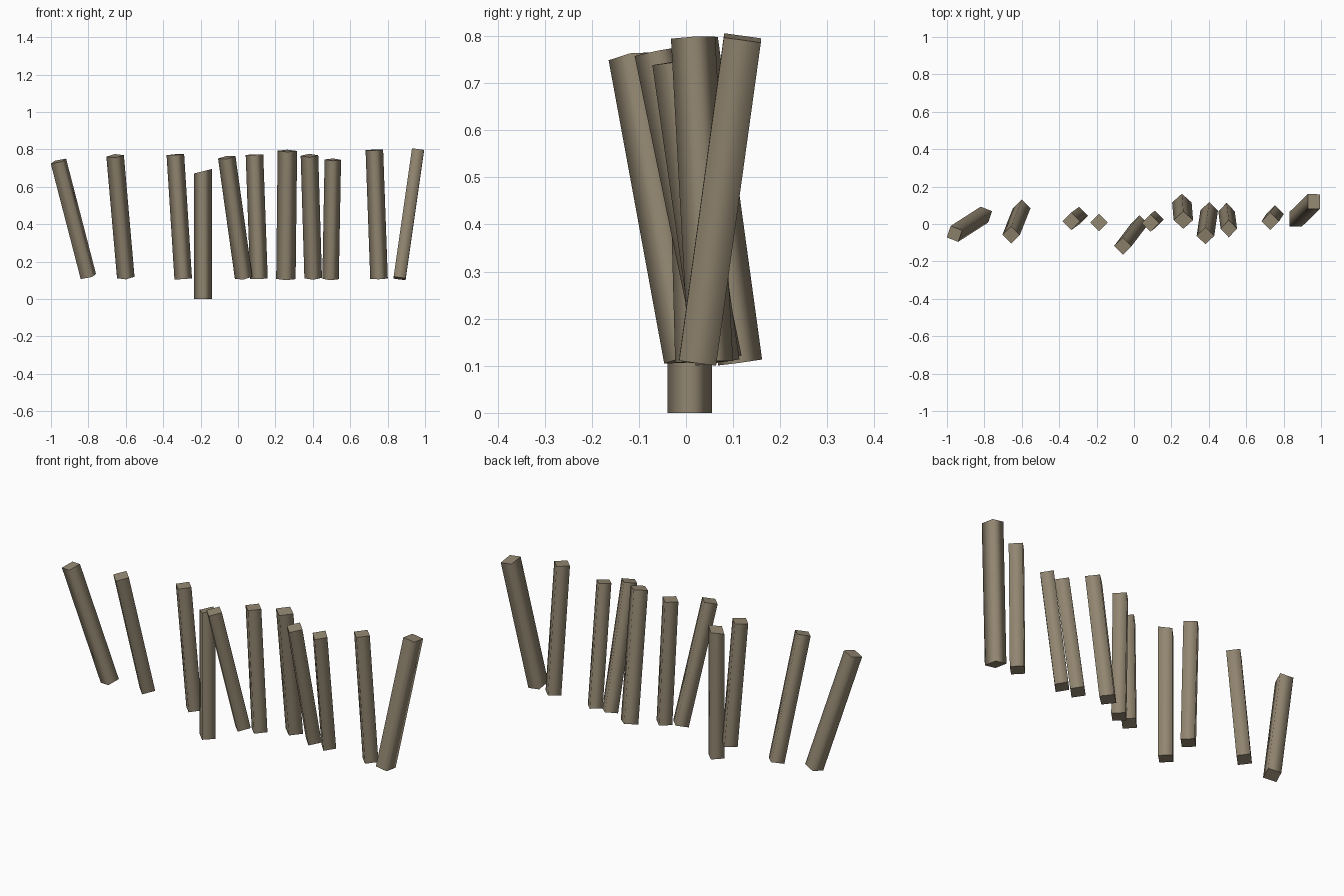
import bpy, bmesh, math
from mathutils import Vector

if "Cube" in bpy.data.objects:
    bpy.data.objects.remove(bpy.data.objects["Cube"])

wood = bpy.data.materials.new("weathered wood")
wood.diffuse_color = (0.29, 0.24, 0.165, 1)
wood.use_nodes = True
wood.node_tree.nodes["Principled BSDF"].inputs["Base Color"].default_value = wood.diffuse_color


def stake(name, bottom, top, yaw=0, sx=0.047, sy=0.047, slant=0.0):
    """Four-sided post from bottom centre to top centre, ends cut square to its axis."""
    a, b = Vector(bottom), Vector(top)
    turn = Vector((0, 0, 1)).rotation_difference(b - a)
    bm = bmesh.new()
    rings = []
    for centre, is_top in ((a, False), (b, True)):
        ring = []
        for i in range(4):
            t = math.radians(yaw + 90 * i)
            p = Vector((sx * math.cos(t), sy * math.sin(t), 0))
            if is_top:
                p.z = slant * p.x
            ring.append(bm.verts.new(centre + turn @ p))
        rings.append(ring)
    lo, hi = rings
    for i in range(4):
        j = (i + 1) % 4
        bm.faces.new((lo[i], lo[j], hi[j], hi[i])).smooth = True
    caps = [bm.faces.new(lo[::-1]), bm.faces.new(hi)]
    # crisp rims around the cut ends, soft long edges
    for f in caps:
        for e in f.edges:
            e.smooth = False
    me = bpy.data.meshes.new(name)
    bm.to_mesh(me)
    bm.free()
    me.materials.append(wood)
    bpy.context.collection.objects.link(bpy.data.objects.new(name, me))


# leaning stakes, left to right: bottom centre, top centre, options
stakes = [
    ((-0.80, 0.05, 0.12), (-0.96, -0.053, 0.737), dict(yaw=25)),
    ((-0.60, 0.085, 0.115), (-0.657, -0.058, 0.765), {}),
    ((-0.293, 0.045, 0.108), (-0.335, 0.015, 0.772), {}),
    ((-0.187, 0.008, 0.0), (-0.187, 0.008, 0.683), dict(slant=0.25)),
    ((0.03, 0.0, 0.113), (-0.06, -0.118, 0.757), {}),
    ((0.112, 0.024, 0.108), (0.088, 0.006, 0.772), {}),
    ((0.256, 0.115, 0.107), (0.264, 0.021, 0.792), dict(sx=0.052)),
    ((0.402, 0.072, 0.112), (0.382, -0.063, 0.767), {}),
    ((0.495, 0.067, 0.107), (0.507, -0.025, 0.745), dict(sx=0.044)),
    ((0.754, 0.053, 0.108), (0.729, 0.015, 0.797), {}),
    ((0.864, 0.025, 0.11), (0.962, 0.12, 0.796), dict(yaw=45, sx=0.046, sy=0.056)),
]
for n, (lo, hi, opts) in enumerate(stakes, 1):
    stake(f"wooden_stake_{n}", lo, hi, **opts)
